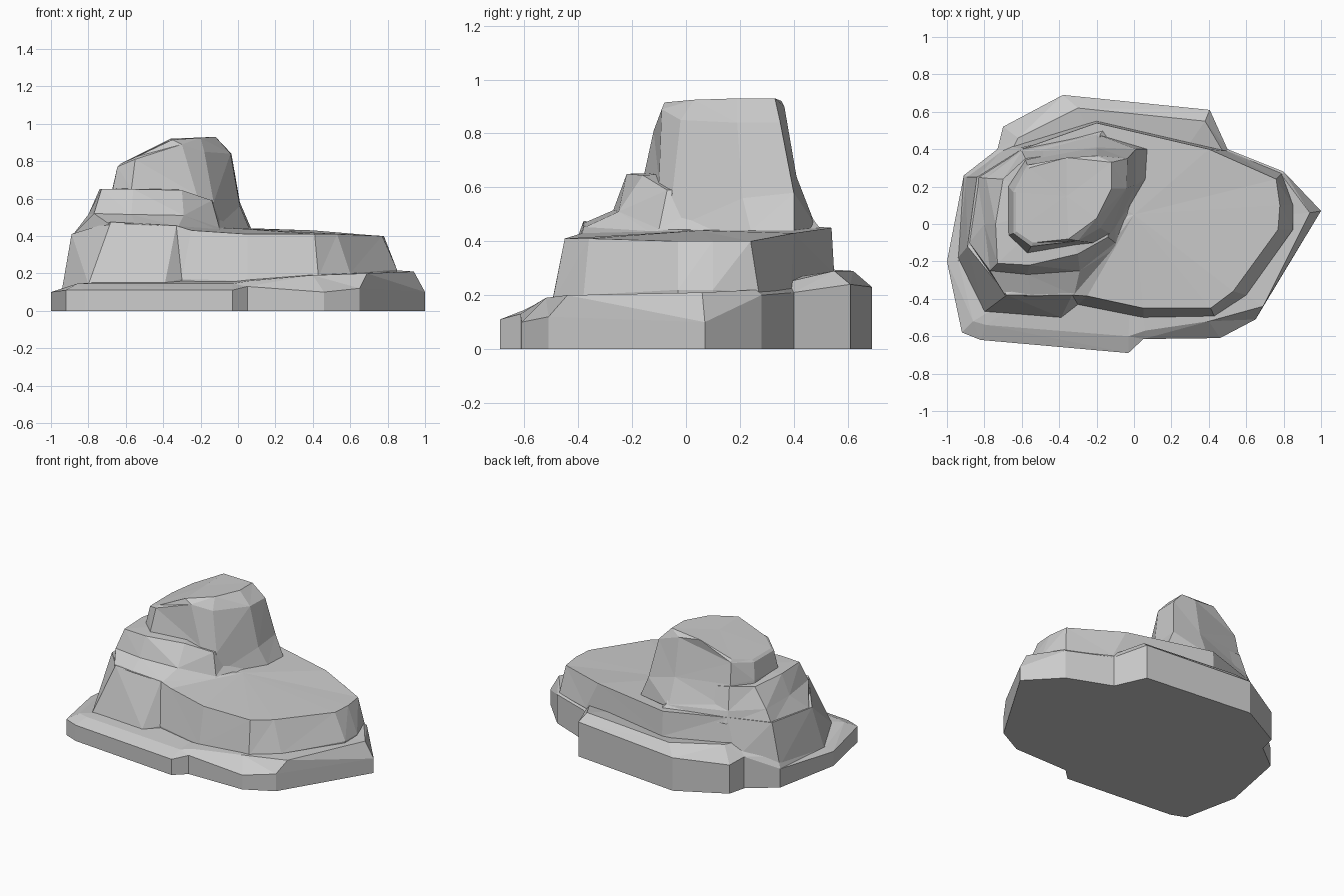
import bpy, bmesh
from mathutils import Vector


def loft(name, rings, sink_z, shrink, peak):
    """Stack rings of equal length, with a sunken foot and a fanned top."""
    rings = [[Vector(p) for p in r] for r in rings]
    c = sum(rings[0], Vector()) / len(rings[0])
    foot = [Vector((c.x + (p.x - c.x) * shrink, c.y + (p.y - c.y) * shrink, sink_z))
            for p in rings[0]]
    bm = bmesh.new()
    loops = [[bm.verts.new(p) for p in r] for r in [foot] + rings]
    n = len(foot)
    for a, b in zip(loops, loops[1:]):
        for i in range(n):
            j = (i + 1) % n
            bm.faces.new((a[i], a[j], b[j], b[i]))
    bm.faces.new(loops[0][::-1])
    tip = bm.verts.new(peak)
    for i in range(n):
        bm.faces.new((loops[-1][i], loops[-1][(i + 1) % n], tip))
    bmesh.ops.triangulate(bm, faces=bm.faces[:])
    bmesh.ops.recalc_face_normals(bm, faces=bm.faces[:])
    me = bpy.data.meshes.new(name)
    bm.to_mesh(me)
    bm.free()
    ob = bpy.data.objects.new(name, me)
    bpy.context.collection.objects.link(ob)
    return ob


# Base slab: wide low ledge with a bevelled rim
base_rim = [(-.92, -.58, .11), (-.82, -.62, .11), (-.03, -.69, .11), (.05, -.615, .13),
            (.46, -.61, .1), (.65, -.51, .12), (1, .07, .1), (.8, .28, .2),
            (.5, .4, .21), (.405, .61, .24), (-.38, .69, .23), (-.7, .52, .2),
            (-.73, .4, .22), (-.91, .26, .13), (-1, -.2, .1)]
base_top = [(-.86, -.52, .145), (-.79, -.54, .145), (-.03, -.6, .145), (.06, -.57, .16),
            (.4, -.52, .19), (.69, -.44, .2), (.94, .06, .21), (.79, .26, .22),
            (.48, .38, .25), (.38, .55, .29), (-.3, .62, .29), (-.62, .46, .3),
            (-.66, .38, .3), (-.88, .24, .2), (-.94, -.2, .12)]
rock = loft("rock", [base_rim, base_top], 0, 1, (0, 0, .2))

# Plateau: broad second layer
plateau_foot = [(-.80, -.47, .14), (-.39, -.5, .15), (-.3, -.43, .17), (.05, -.5, .16),
                (.43, -.495, .18), (.6, -.38, .2), (.85, -.03, .22), (.85, .1, .22),
                (.79, .27, .21), (.5, .39, .23), (-.2, .55, .28), (-.68, .42, .2),
                (-.9, .25, .14), (-.94, -.18, .12)]
plateau_top = [(-.68, -.38, .475), (-.33, -.38, .455), (-.25, -.385, .43), (.05, -.45, .41),
               (.41, -.45, .41), (.53, -.36, .41), (.77, -.03, .4), (.78, .1, .4),
               (.76, .24, .4), (.4, .4, .43), (-.2, .54, .45), (-.6, .4, .46),
               (-.84, .25, .43), (-.89, -.12, .41)]
plateau = loft("plateau", [plateau_foot, plateau_top], .04, .97, (0, .05, .44))

# Shoulder: left-hand terrace and step
terrace = [(-.69, -.38, .465), (-.55, -.385, .465), (-.32, -.38, .45), (-.1, -.13, .43),
           (.05, .22, .42), (-.15, .52, .42), (-.6, .41, .42), (-.84, .25, .41),
           (-.88, -.1, .41)]
step_foot = [(-.77, -.25, .52), (-.57, -.27, .515), (-.29, -.25, .51), (-.1, -.1, .445),
             (.02, .21, .44), (-.18, .48, .47), (-.6, .39, .5), (-.79, .245, .51),
             (-.8, 0, .515)]
step_top = [(-.73, -.21, .65), (-.56, -.22, .65), (-.3, -.16, .645), (-.14, -.07, .59),
            (-.1, .2, .6), (-.2, .4, .6), (-.58, .35, .65), (-.7, .24, .64),
            (-.74, 0, .65)]
shoulder = loft("shoulder", [terrace, step_foot, step_top], .25, .9, (-.4, .1, .66))

# Tower: tapering block with a sloped cap
tower_foot = [(-.71, -.1, .5), (-.57, -.19, .5), (-.25, -.13, .5), (-.13, -.09, .43),
              (.06, .24, .44), (.07, .4, .44), (-.2, .48, .46), (-.61, .38, .5),
              (-.69, .2, .5)]
tower_mid = [(-.67, -.06, .65), (-.57, -.155, .65), (-.22, -.1, .62), (-.13, -.05, .58),
             (.01, .21, .56), (.01, .4, .58), (-.2, .41, .64), (-.58, .34, .66),
             (-.67, .2, .66)]
tower_rim = [(-.645, -.05, .77), (-.55, -.12, .81), (-.3, -.09, .89), (-.18, -.02, .85),
             (-.04, .19, .84), (-.035, .35, .84), (-.2, .365, .9), (-.57, .315, .8),
             (-.645, .17, .77)]
tower_top = [(-.63, -.04, .785), (-.54, -.1, .825), (-.35, -.08, .915), (-.2, .03, .925),
             (-.12, .19, .93), (-.12, .33, .93), (-.36, .355, .92), (-.56, .3, .82),
             (-.63, .17, .785)]
tower = loft("tower", [tower_foot, tower_mid, tower_rim, tower_top], .35, .9,
             (-.36, .15, .915))

# Fuse the layers into one solid rock
for part in (plateau, shoulder, tower):
    mod = rock.modifiers.new("union_" + part.name, 'BOOLEAN')
    mod.operation = 'UNION'
    mod.solver = 'EXACT'
    mod.object = part
bpy.context.view_layer.update()
fused = bpy.data.meshes.new_from_object(
    rock.evaluated_get(bpy.context.evaluated_depsgraph_get()))
rock.modifiers.clear()
rock.data = fused
for part in (plateau, shoulder, tower):
    bpy.data.objects.remove(part, do_unlink=True)
